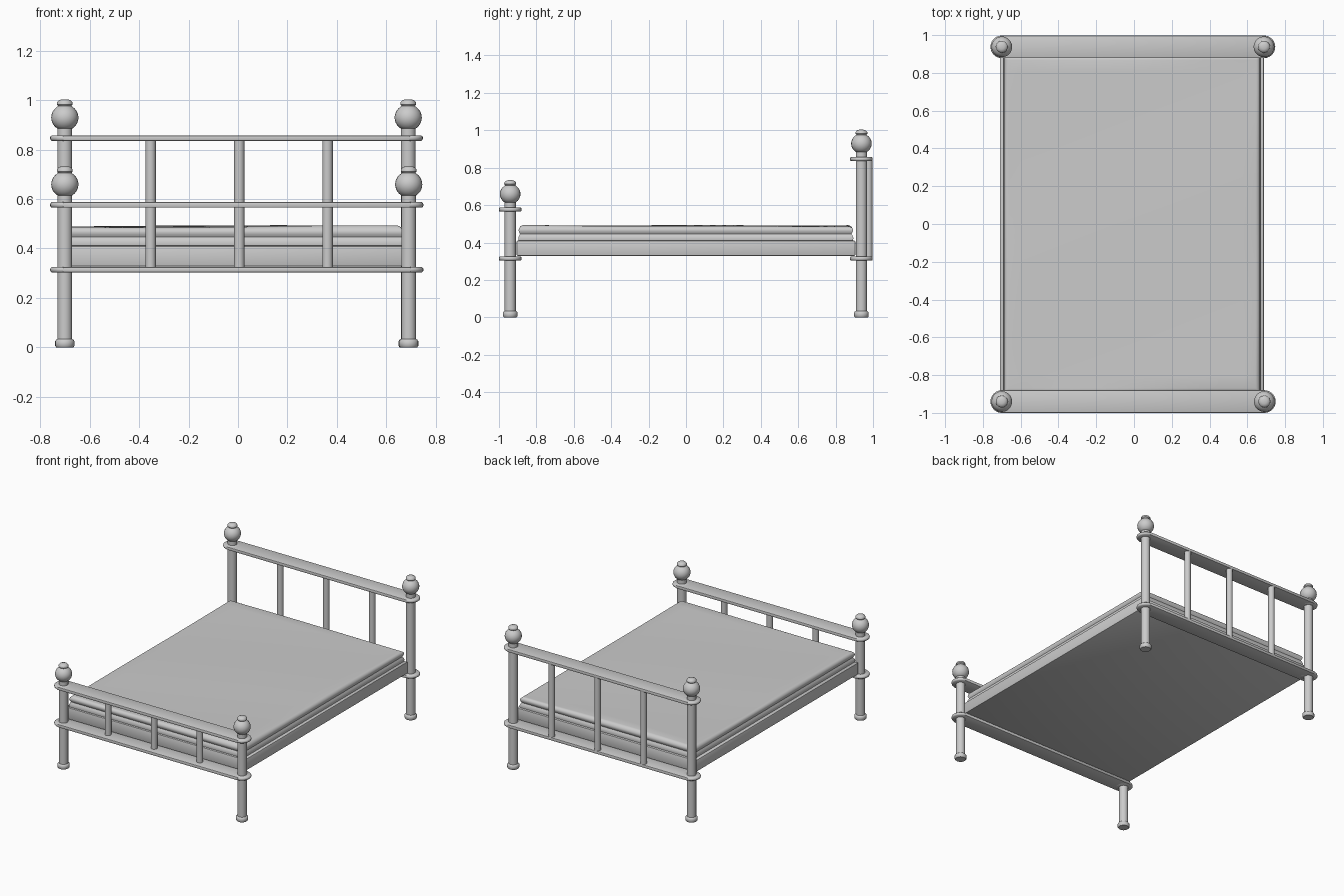
import bpy, bmesh, math

if "Cube" in bpy.data.objects:
    bpy.data.objects.remove(bpy.data.objects["Cube"])


def finish(name, bm, angle=40):
    bmesh.ops.recalc_face_normals(bm, faces=bm.faces)
    me = bpy.data.meshes.new(name)
    bm.to_mesh(me)
    bm.free()
    ob = bpy.data.objects.new(name, me)
    bpy.context.collection.objects.link(ob)
    bpy.ops.object.select_all(action='DESELECT')
    ob.select_set(True)
    bpy.context.view_layer.objects.active = ob
    bpy.ops.object.shade_smooth_by_angle(angle=math.radians(angle))
    return ob


def lathe(name, profile, x, y, sides=20, angle=40):
    """Closed solid of revolution from (radius, z) points."""
    bm = bmesh.new()
    rings = [[bm.verts.new((x + r * math.cos(2 * math.pi * i / sides),
                            y + r * math.sin(2 * math.pi * i / sides), z))
              for i in range(sides)] for r, z in profile]
    for a, b in zip(rings, rings[1:]):
        for i in range(sides):
            j = (i + 1) % sides
            bm.faces.new((a[i], a[j], b[j], b[i]))
    bm.faces.new(rings[0][::-1])
    bm.faces.new(rings[-1])
    return finish(name, bm, angle)


def box(name, x0, x1, y0, y1, z0, z1, bevel):
    bm = bmesh.new()
    bmesh.ops.create_cube(bm, size=1)
    for v in bm.verts:
        v.co = ((x0 + x1) / 2 + v.co.x * (x1 - x0),
                (y0 + y1) / 2 + v.co.y * (y1 - y0),
                (z0 + z1) / 2 + v.co.z * (z1 - z0))
    bmesh.ops.bevel(bm, geom=list(bm.edges), offset=bevel, segments=2,
                    profile=0.5, affect='EDGES')
    return finish(name, bm)


def bed_end(label, y, xl, xr, rail_z, slat_y):
    # turned posts with foot collar and ball finial
    ball = [(0.055 * math.cos(math.radians(a)),
             rail_z + 0.072 + 0.053 * math.sin(math.radians(a)))
            for a in range(-55, 56, 11)]
    post = [(0.034, 0), (0.039, 0.006), (0.039, 0.026), (0.034, 0.032),
            (0.030, 0.034), (0.030, rail_z + 0.028)] + ball
    post += [(0.027, rail_z + 0.119), (0.032, rail_z + 0.125),
             (0.031, rail_z + 0.134), (0.024, rail_z + 0.142),
             (0.012, rail_z + 0.146)]
    for side, x in (("left", xl), ("right", xr)):
        lathe(f"{label}_post_{side}", post, x, y)
        # round plates where the rails meet the posts
        for level, z in (("upper", rail_z), ("lower", 0.325)):
            disc = [(0.053, z - 0.022), (0.058, z - 0.018), (0.06, z - 0.011),
                    (0.058, z - 0.004), (0.053, z)]
            lathe(f"{label}_{level}_plate_{side}", disc, x, y, 24, 50)
    # flat rails
    for level, z in (("upper", rail_z), ("lower", 0.325)):
        box(f"{label}_{level}_rail", xl - 0.008, xr + 0.008,
            y - 0.06, y + 0.06, z - 0.022, z, 0.005)
    # round slats
    for i, x in enumerate((-0.353, 0.005, 0.362)):
        lathe(f"{label}_slat_{i + 1}", [(0.021, 0.315), (0.021, rail_z - 0.01)],
              x, slat_y, 16)


def spaced(a, b, r, n):
    """Coordinates from a to b, dense near both rounded edges."""
    edge = [r * (1 - math.cos(math.radians(t))) for t in (0, 18, 36, 54, 72, 90)]
    inner = [a + r + (b - a - 2 * r) * i / n for i in range(1, n)]
    return [a + e for e in edge] + inner + [b - e for e in reversed(edge)]


def mattress():
    x0, x1, y0, y1, r = -0.688, 0.668, -0.895, 0.893, 0.025
    xs, ys = spaced(x0, x1, r, 20), spaced(y0, y1, r, 28)
    bm = bmesh.new()

    # softly uneven top with rounded rim
    def height(x, y):
        d = min(x - x0, x1 - x, y - y0, y1 - y, r)
        drop = r - math.sqrt(max(0, r * r - (r - d) ** 2))
        wave = 0.003 * math.sin(4.1 * x + 1.5 * y + 0.8) + 0.002 * math.cos(5.3 * y - 2 * x)
        return 0.489 + wave * min(1, d / r) - drop

    g = [[bm.verts.new((x, y, height(x, y))) for y in ys] for x in xs]
    for i in range(len(xs) - 1):
        for j in range(len(ys) - 1):
            bm.faces.new((g[i][j], g[i + 1][j], g[i + 1][j + 1], g[i][j + 1]))
    # sides with a shallow groove
    for off, z in ((-0.003, 0.455), (-0.008, 0.446), (-0.003, 0.437),
                   (0.002, 0.425), (0, 0.412), (-0.012, 0.405)):
        rim = [e for e in bm.edges if e.is_boundary]
        new = bmesh.ops.extrude_edge_only(bm, edges=rim)["geom"]
        for v in (k for k in new if isinstance(k, bmesh.types.BMVert)):
            if abs(v.co.x - x0) < 0.016:
                v.co.x = x0 - off
            elif abs(v.co.x - x1) < 0.016:
                v.co.x = x1 + off
            if abs(v.co.y - y0) < 0.016:
                v.co.y = y0 - off
            elif abs(v.co.y - y1) < 0.016:
                v.co.y = y1 + off
            v.co.z = z
    # underside
    bmesh.ops.holes_fill(bm, edges=[e for e in bm.edges if e.is_boundary], sides=0)
    finish("mattress", bm, 50)


# bed base
box("bed_base", -0.71, 0.688, -0.905, 0.905, 0.328, 0.41, 0.006)
mattress()

# headboard (tall, slats set toward the back) and footboard (short)
bed_end("headboard", 0.938, -0.70, 0.688, 0.857, 0.976)
bed_end("footboard", -0.94, -0.70, 0.69, 0.587, -0.94)
